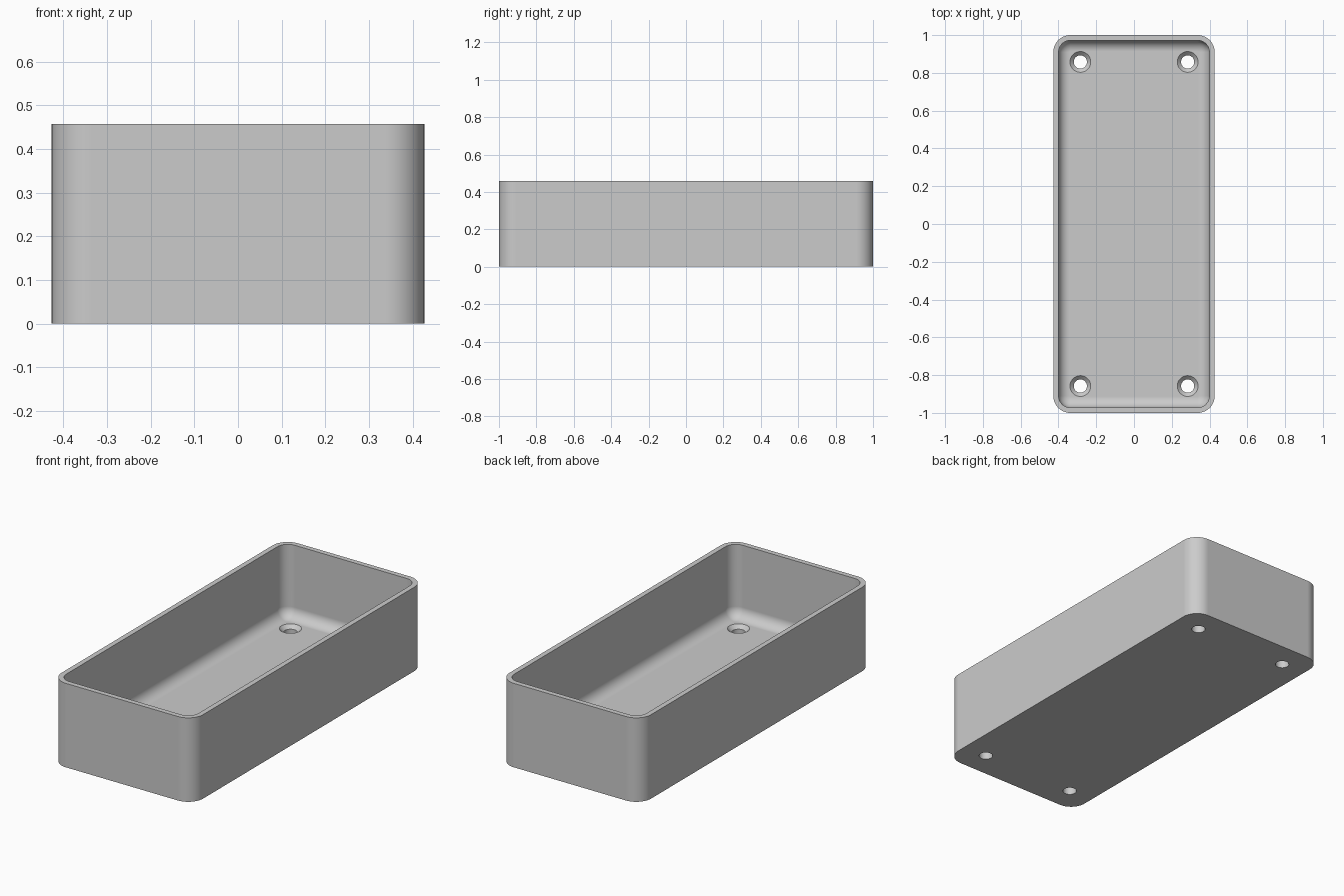
import bpy
import bmesh
from math import sin, cos, pi

cube = bpy.data.objects.get("Cube")
if cube:
    bpy.data.objects.remove(cube, do_unlink=True)

# Overall sizes
HALF_X, HALF_Y, HEIGHT = 0.427, 1.0, 0.458
CORNER, WALL, FLOOR, FILLET = 0.09, 0.028, 0.062, 0.058
HOLE_X, HOLE_Y, HOLE_R, SINK_R = 0.284, 0.858, 0.035, 0.055

grey = bpy.data.materials.new("plain grey")
grey.use_nodes = True
colour = (0.6, 0.6, 0.6, 1)
grey.diffuse_color = colour
grey.node_tree.nodes["Principled BSDF"].inputs["Base Color"].default_value = colour


def rounded_ring(inset, z, steps=12):
    """Rounded rectangle outline, moved inwards by inset."""
    r = CORNER - inset
    cx, cy = HALF_X - CORNER, HALF_Y - CORNER
    points = []
    for q, (sx, sy) in enumerate([(1, 1), (-1, 1), (-1, -1), (1, -1)]):
        for i in range(steps + 1):
            a = (q + i / steps) * pi / 2
            points.append((sx * cx + r * cos(a), sy * cy + r * sin(a), z))
    return points


def round_ring(x, y, r, z, sides=48):
    return [(x + r * cos(2 * pi * i / sides), y + r * sin(2 * pi * i / sides), z)
            for i in range(sides)]


def loft(name, rings):
    """Closed solid skinned through matching rings."""
    bm = bmesh.new()
    loops = [[bm.verts.new(p) for p in ring] for ring in rings]
    n = len(loops[0])
    for a, b in zip(loops, loops[1:]):
        for i in range(n):
            j = (i + 1) % n
            bm.faces.new((a[i], a[j], b[j], b[i]))
    bm.faces.new(loops[0][::-1])
    bm.faces.new(loops[-1])
    bmesh.ops.recalc_face_normals(bm, faces=bm.faces[:])
    mesh = bpy.data.meshes.new(name)
    bm.to_mesh(mesh)
    bm.free()
    mesh.materials.append(grey)
    obj = bpy.data.objects.new(name, mesh)
    bpy.context.collection.objects.link(obj)
    return obj


# Tray: outer wall, rim, inner wall, then a curved fillet down to the floor
rings = [rounded_ring(0, 0), rounded_ring(0, HEIGHT), rounded_ring(WALL, HEIGHT)]
for k in range(11):
    a = k / 10 * pi / 2
    rings.append(rounded_ring(WALL + FILLET * (1 - cos(a)),
                              FLOOR + FILLET * (1 - sin(a))))
tray = loft("tray", rings)
bpy.context.view_layer.objects.active = tray
tray.select_set(True)

# Countersunk screw holes in the four floor corners
sink_z = FLOOR - (SINK_R - HOLE_R)
for sx in (-1, 1):
    for sy in (-1, 1):
        x, y = sx * HOLE_X, sy * HOLE_Y
        cutter = loft("hole_cutter", [round_ring(x, y, r, z) for r, z in (
            (HOLE_R, -0.1), (HOLE_R, sink_z), (SINK_R, FLOOR), (SINK_R, 0.2))])
        cutter.hide_render = True
        cut = tray.modifiers.new("screw_hole", "BOOLEAN")
        cut.operation = "DIFFERENCE"
        cut.solver = "EXACT"
        cut.object = cutter
        bpy.ops.object.modifier_apply(modifier=cut.name)
        bpy.data.objects.remove(cutter, do_unlink=True)

# Smooth curves, crisp rim and flat panels
bpy.ops.object.shade_smooth_by_angle(angle=pi / 6)
flat = tray.modifiers.new("flat_panels", "WEIGHTED_NORMAL")
flat.keep_sharp = True
